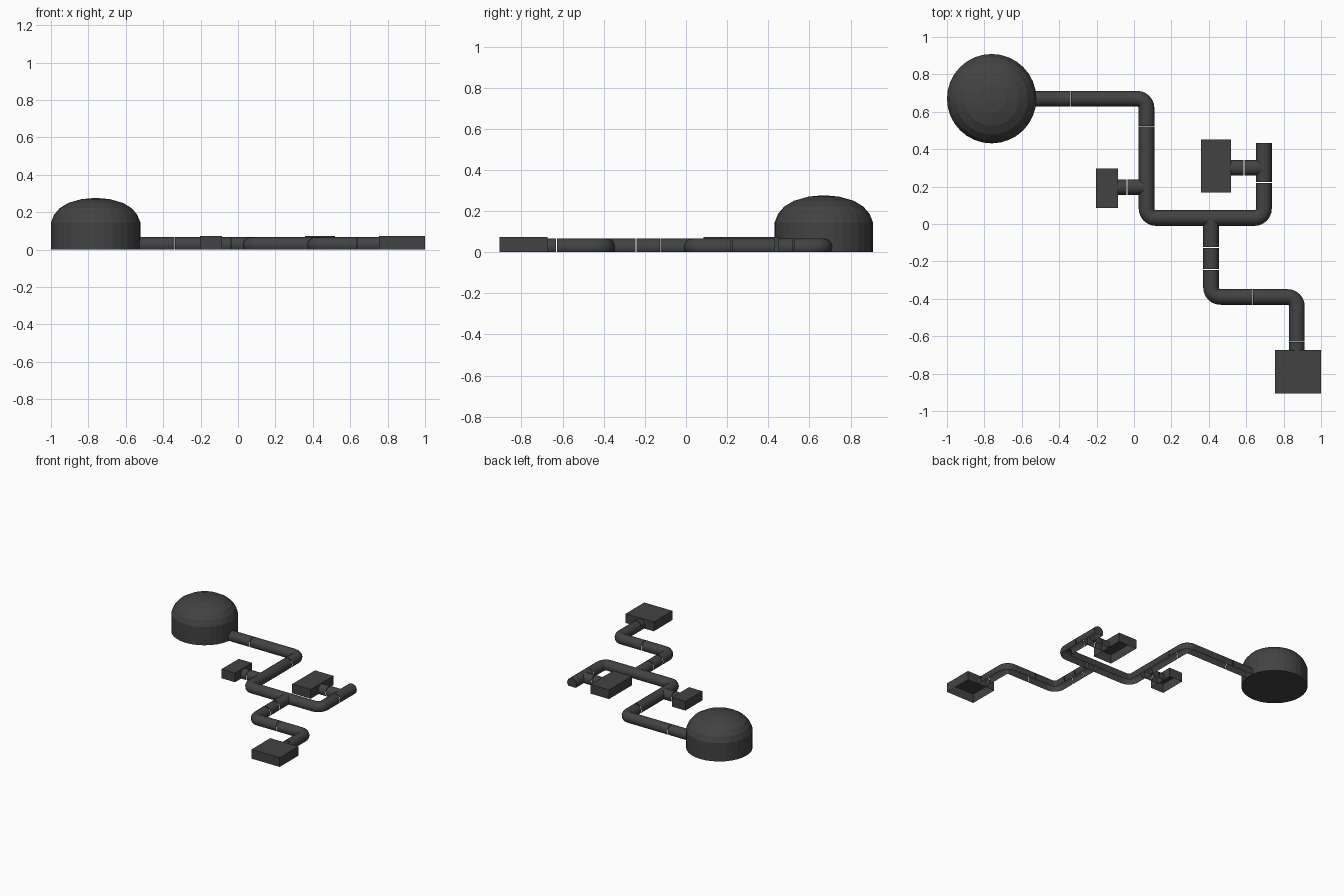
import bpy, bmesh, math
from mathutils import Vector

if "Cube" in bpy.data.objects:
    bpy.data.objects.remove(bpy.data.objects["Cube"])

mat = bpy.data.materials.new("dark grey")
mat.diffuse_color = (0.055, 0.055, 0.055, 1)
mat.use_nodes = True
mat.node_tree.nodes["Principled BSDF"].inputs["Base Color"].default_value = mat.diffuse_color
R, CZ, BEND = 0.042, 0.025, 0.05


def finish(bm, name):
    me = bpy.data.meshes.new(name)
    bm.to_mesh(me)
    bm.free()
    me.materials.append(mat)
    ob = bpy.data.objects.new(name, me)
    bpy.context.collection.objects.link(ob)
    return ob


def rounded(pts):
    """Replace the inner corners of a path with arcs."""
    p = [Vector(q) for q in pts]
    out = [p[0]]
    for a, b, c in zip(p, p[1:], p[2:]):
        u, v = (a - b).normalized(), (c - b).normalized()
        centre = b + (u + v) * BEND
        for i in range(7):
            t = math.pi / 2 * i / 6
            out.append(centre - v * BEND * math.cos(t) - u * BEND * math.sin(t))
    out.append(p[-1])
    return out


def pipe(name, pts, cap=False):
    """Round pipe cut level with the ground, open underneath."""
    path = rounded(pts)
    low = -math.asin(CZ / R)
    section = []
    for i in range(13):
        t = low + (math.pi - 2 * low) * i / 12
        section.append((R * math.cos(t), CZ + R * math.sin(t)))
    bm = bmesh.new()
    rings = []
    for i, q in enumerate(path):
        d = path[min(i + 1, len(path) - 1)] - path[max(i - 1, 0)]
        d.normalize()
        # sideways direction, horizontal
        n = Vector((d.y, -d.x))
        rings.append([bm.verts.new((q.x + n.x * s, q.y + n.y * s, max(z, 0)))
                      for s, z in section])
    for r, s in zip(rings, rings[1:]):
        for j in range(12):
            bm.faces.new((r[j], s[j], s[j + 1], r[j + 1]))
    if cap:
        bm.faces.new(rings[-1])
    bmesh.ops.recalc_face_normals(bm, faces=bm.faces)
    # make the shell face outward
    bm.normal_update()
    if sum(f.normal.z for f in bm.faces) < 0:
        bmesh.ops.reverse_faces(bm, faces=bm.faces)
    ob = finish(bm, name)
    bpy.ops.object.select_all(action='DESELECT')
    ob.select_set(True)
    bpy.context.view_layer.objects.active = ob
    bpy.ops.object.shade_smooth_by_angle(angle=math.radians(40))


def box(name, x0, x1, y0, y1, h=0.073):
    """Box without a floor."""
    bm = bmesh.new()
    bmesh.ops.create_cube(bm, size=1)
    for v in bm.verts:
        v.co = ((x0 + x1) / 2 + v.co.x * (x1 - x0),
                (y0 + y1) / 2 + v.co.y * (y1 - y0), (v.co.z + 0.5) * h)
    bm.normal_update()
    floor = [f for f in bm.faces if f.normal.z < -0.9]
    bmesh.ops.delete(bm, geom=floor, context='FACES')
    finish(bm, name)


# domed hall
bm = bmesh.new()
rings = []
for r, z in [(0.239, 0), (0.239, 0.145), (0.222, 0.187), (0.192, 0.222),
             (0.145, 0.25), (0.075, 0.27), (0.02, 0.275)]:
    rings.append([bm.verts.new((-0.761 + r * math.cos(math.tau * i / 32),
                                0.67 + r * math.sin(math.tau * i / 32), z))
                  for i in range(32)])
for a, b in zip(rings, rings[1:]):
    for i in range(32):
        k = (i + 1) % 32
        bm.faces.new((a[i], a[k], b[k], b[i]))
bm.faces.new(rings[-1])
bm.faces.new(rings[0][::-1])
finish(bm, "dome")

# corridor sections, with hairline joints between them
G = 0.002
pipe("dome_corridor", [(-0.53, 0.67), (-0.338 - G, 0.67)])
pipe("upper_elbow", [(-0.338 + G, 0.67), (0.067, 0.67), (0.067, 0.522 + G)])
pipe("main_corridor", [(0.067, 0.522 - G), (0.067, 0.032), (0.695, 0.032),
                       (0.695, 0.222 - G)])
pipe("end_corridor", [(0.695, 0.222 + G), (0.695, 0.433)], cap=True)
pipe("south_branch", [(0.412, 0.032), (0.412, -0.125 + G)])
pipe("south_link", [(0.412, -0.125 - G), (0.412, -0.243 + G)])
pipe("south_elbow", [(0.412, -0.243 - G), (0.412, -0.39), (0.635 - G, -0.39)])
pipe("lower_elbow", [(0.635 + G, -0.39), (0.871, -0.39), (0.871, -0.63 + G)])
pipe("south_end", [(0.871, -0.63 - G), (0.871, -0.69)])
pipe("west_branch", [(0.067, 0.197), (-0.038 + G, 0.197)])
pipe("west_end", [(-0.038 - G, 0.197), (-0.1, 0.197)])
pipe("east_branch", [(0.695, 0.3), (0.588 + G, 0.3)])
pipe("east_end", [(0.588 - G, 0.3), (0.505, 0.3)])

# rooms
box("west_room", -0.203, -0.086, 0.086, 0.298)
box("middle_room", 0.357, 0.519, 0.168, 0.452)
box("south_room", 0.754, 1.0, -0.907, -0.674)
